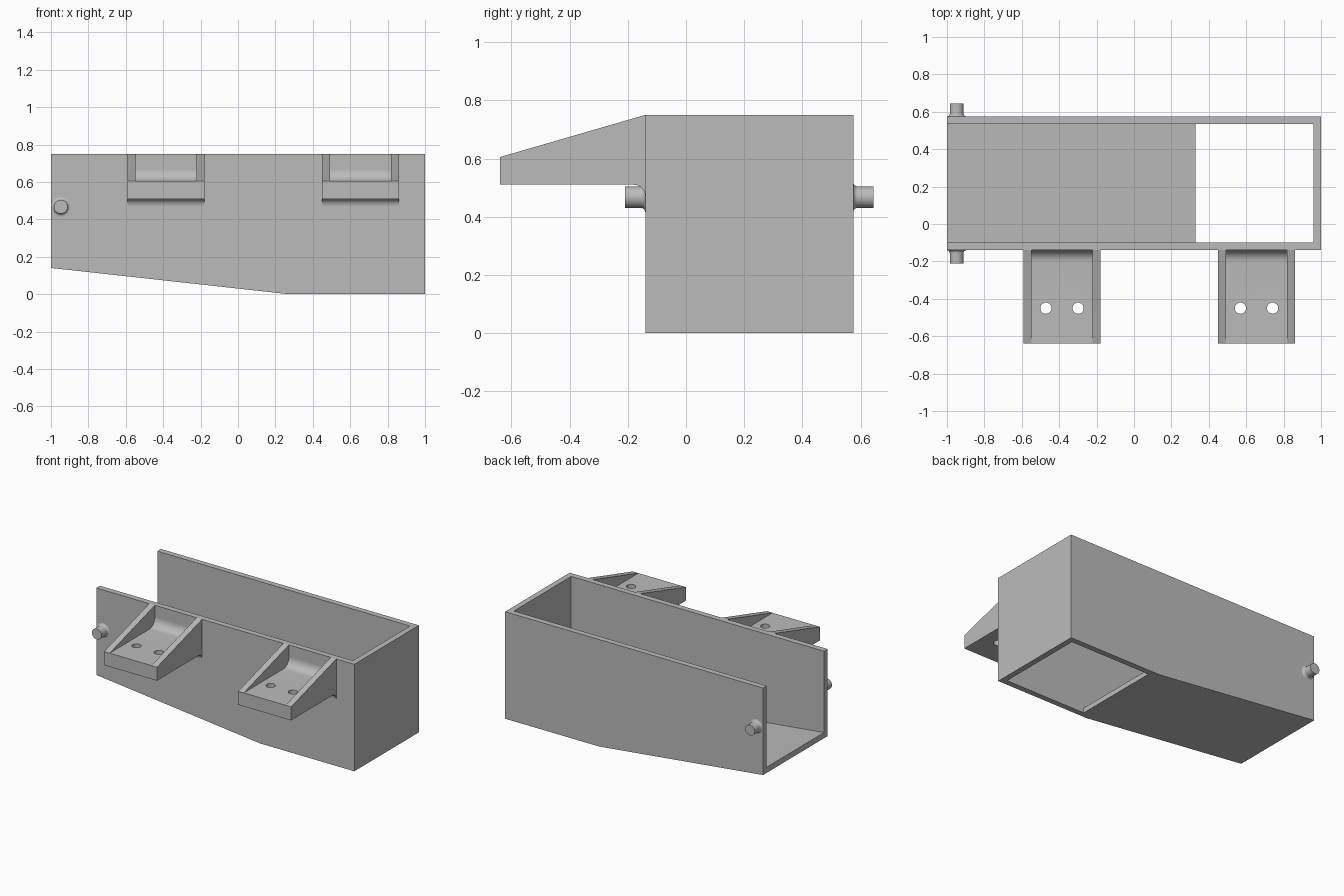
import bpy, bmesh, math
from mathutils import Matrix, Vector

if "Cube" in bpy.data.objects:
    bpy.data.objects.remove(bpy.data.objects["Cube"], do_unlink=True)

grey = bpy.data.materials.new("plain grey")
grey.use_nodes = True
colour = (0.5, 0.5, 0.5, 1)
grey.diffuse_color = colour
grey.node_tree.nodes["Principled BSDF"].inputs["Base Color"].default_value = colour


def make_object(name, bm):
    bmesh.ops.recalc_face_normals(bm, faces=bm.faces)
    mesh = bpy.data.meshes.new(name)
    bm.to_mesh(mesh)
    bm.free()
    mesh.materials.append(grey)
    obj = bpy.data.objects.new(name, mesh)
    bpy.context.collection.objects.link(obj)
    return obj


def prism(name, profile, axis, start, end):
    """Extrude a profile along x (points are y, z) or along y (points are x, z)."""
    bm = bmesh.new()
    place = (lambda a, b: (start, a, b)) if axis == "x" else (lambda a, b: (a, start, b))
    face = bm.faces.new([bm.verts.new(place(a, b)) for a, b in profile])
    moved = bmesh.ops.extrude_face_region(bm, geom=[face])["geom"]
    step = Vector((end - start, 0, 0) if axis == "x" else (0, end - start, 0))
    bmesh.ops.translate(bm, vec=step, verts=[v for v in moved if isinstance(v, bmesh.types.BMVert)])
    return make_object(name, bm)


def arc(cx, cy, r, first, last, steps=8):
    angles = [math.radians(first + (last - first) * i / steps) for i in range(steps + 1)]
    return [(cx + r * math.cos(a), cy + r * math.sin(a)) for a in angles]


def select(obj):
    bpy.ops.object.select_all(action="DESELECT")
    obj.select_set(True)
    bpy.context.view_layer.objects.active = obj


def cut(obj, cutter):
    mod = obj.modifiers.new("cut", "BOOLEAN")
    mod.operation, mod.solver, mod.object = "DIFFERENCE", "EXACT", cutter
    select(obj)
    bpy.ops.object.modifier_apply(modifier=mod.name)
    bpy.data.objects.remove(cutter, do_unlink=True)


def smooth(obj):
    select(obj)
    bpy.ops.object.shade_smooth_by_angle(angle=math.radians(30))


FRONT, BACK, TOP = -0.14, 0.575, 0.75

# Tray: sloped underside, one open end, open top and a floor opening
tray = prism("tray", [(-1, 0.14), (0.27, 0), (1, 0), (1, TOP), (-1, TOP)], "y", FRONT, BACK)
hollow = [(-1.1, 0.191), (0.33, 0.035), (0.33, -0.1), (0.96, -0.1), (0.96, 0.9), (-1.1, 0.9)]
cut(tray, prism("hollow_cutter", hollow, "y", FRONT + 0.04, BACK - 0.04))


# Mounting brackets: side ribs, filleted shelf and two screw holes
def bracket(name, x):
    half, rib, tip, base, shelf = 0.205, 0.043, -0.64, 0.51, 0.605
    r, R = 0.04, 0.06
    side = [(tip, base)] + arc(FRONT - r, base - r, r, 90, 0) + [(FRONT, TOP), (tip, shelf)]
    obj = prism(name, side, "x", x - half, x + half)
    pocket = [(tip - 0.1, shelf)] + arc(FRONT - R, shelf + R, R, -90, 0)
    pocket += [(FRONT, 0.9), (tip - 0.1, 0.9)]
    cut(obj, prism("pocket_cutter", pocket, "x", x - half + rib, x + half - rib))
    for dx in (-0.086, 0.086):
        bm = bmesh.new()
        bmesh.ops.create_cone(bm, cap_ends=True, segments=32, radius1=0.03, radius2=0.03,
                              depth=0.4, matrix=Matrix.Translation((x + dx, -0.45, 0.55)))
        cut(obj, make_object("hole_cutter", bm))
    smooth(obj)


bracket("right_bracket", -0.385)
bracket("left_bracket", 0.655)


# Pivot pegs: turned profile with a flared root
def peg(name, wall, direction):
    r, flare, length = 0.037, 0.015, 0.07
    rings = [(flare + r - d, h) for d, h in
             [(a - r, b) for a, b in arc(r, flare, flare, 270, 180)]]
    rings = [(2 * r + flare - a, b) for a, b in rings]
    rings = [(r + flare - flare * math.sin(t), flare - flare * math.cos(t))
             for t in [math.pi / 2 * i / 6 for i in range(7)]] + [(r, length)]
    bm = bmesh.new()
    previous = None
    for radius, height in rings:
        ring = [bm.verts.new((-0.948 + p, wall + direction * height, 0.467 + q))
                for p, q in arc(0, 0, radius, 0, 360, 32)[:-1]]
        if previous is None:
            bm.faces.new(ring)
        else:
            for i in range(len(ring)):
                j = (i + 1) % len(ring)
                bm.faces.new((previous[i], previous[j], ring[j], ring[i]))
        previous = ring
    bm.faces.new(previous)
    smooth(make_object(name, bm))


peg("front_peg", FRONT, -1)
peg("back_peg", BACK, 1)
